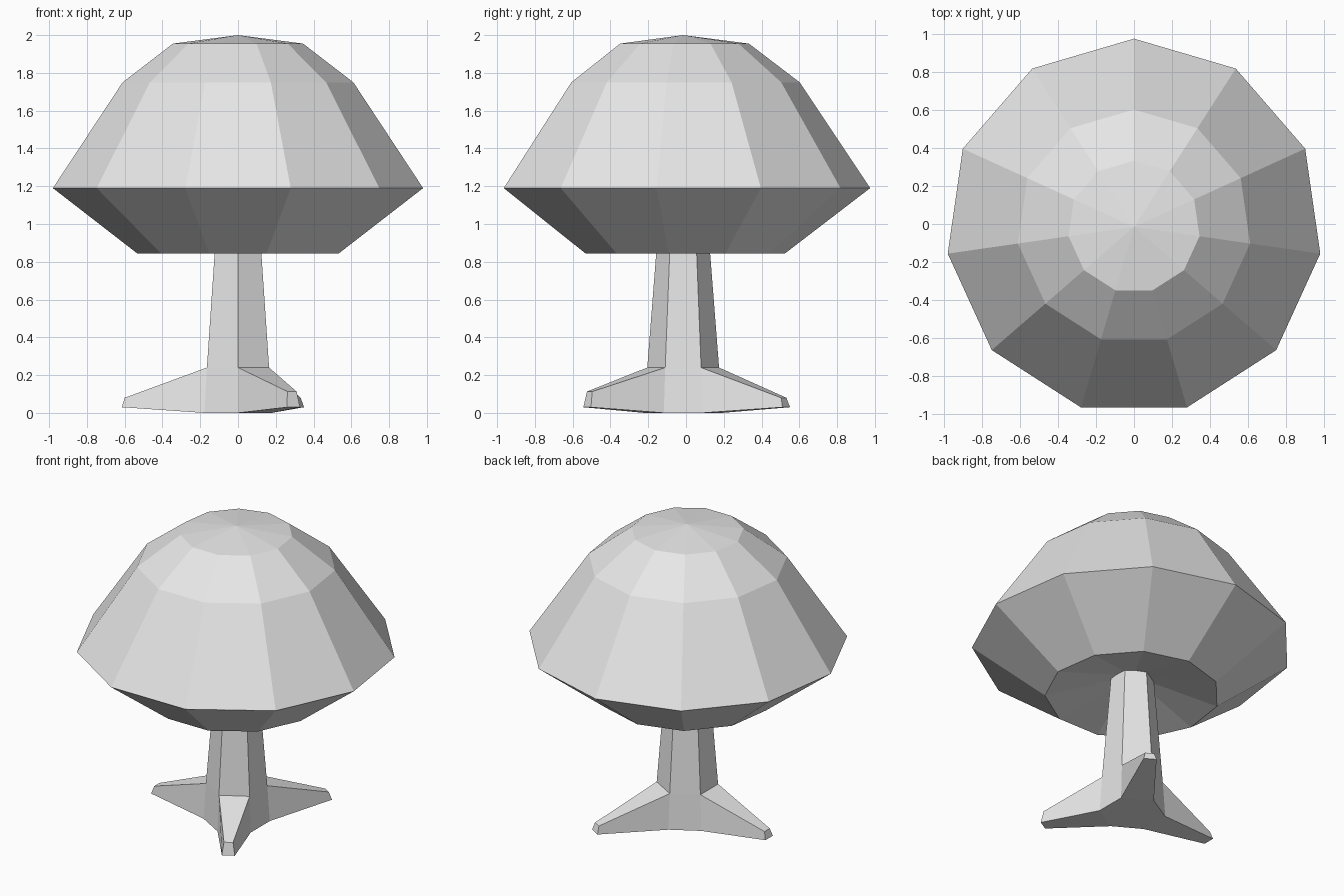
import bpy, bmesh
from math import sin, cos, pi
from mathutils import Vector

cube = bpy.data.objects.get("Cube")
if cube:
    bpy.data.objects.remove(cube)

grey = bpy.data.materials.new("light_grey")
grey.use_nodes = True
colour = (0.8, 0.8, 0.8, 1)
grey.diffuse_color = colour
grey.node_tree.nodes["Principled BSDF"].inputs["Base Color"].default_value = colour

CENTRE = Vector((0, -0.015, 0))


def ring(bm, sides, radius, z, start):
    """Regular polygon of vertices around the central axis."""
    return [bm.verts.new(CENTRE + Vector((radius * cos(start + 2 * pi * i / sides),
                                          radius * sin(start + 2 * pi * i / sides), z)))
            for i in range(sides)]


def bridge(bm, low, high):
    n = len(low)
    for i in range(n):
        j = (i + 1) % n
        bm.faces.new((low[i], low[j], high[j], high[i]))


def fan(bm, loop, z):
    tip = bm.verts.new(CENTRE + Vector((0, 0, z)))
    for a, b in zip(loop, loop[1:] + loop[:1]):
        bm.faces.new((a, b, tip))


def finish(bm, name):
    bmesh.ops.recalc_face_normals(bm, faces=bm.faces)
    mesh = bpy.data.meshes.new(name)
    bm.to_mesh(mesh)
    bm.free()
    mesh.materials.append(grey)
    obj = bpy.data.objects.new(name, mesh)
    bpy.context.collection.objects.link(obj)


# Faceted cap with a shallow hollow underneath
bm = bmesh.new()
profile = [(0.54, 0.845), (0.99, 1.19), (0.617, 1.75), (0.348, 1.955)]
rings = [ring(bm, 11, r, z, pi / 2) for r, z in profile]
for low, high in zip(rings, rings[1:]):
    bridge(bm, low, high)
fan(bm, rings[-1], 2.0)
fan(bm, rings[0], 0.98)
finish(bm, "cap")

# Six-sided tapered stem whose alternate lower sides grow into feet
bm = bmesh.new()
base = ring(bm, 6, 0.205, 0, pi / 6)
knee = ring(bm, 6, 0.19, 0.24, pi / 6)
top = ring(bm, 6, 0.133, 0.97, pi / 6)
bridge(bm, knee, top)
bm.faces.new(top)
bm.faces.new(base)

# Feet: side index, reach of the tip, height of the tip's upper edge
feet = {0: (0.625, 0.08), 2: (0.61, 0.08), 4: (0.582, 0.113)}
for i in range(6):
    j = (i + 1) % 6
    if i not in feet:
        bm.faces.new((base[i], base[j], knee[j], knee[i]))
        continue
    reach, height = feet[i]
    angle = pi / 3 * (i + 1)
    out = Vector((cos(angle), sin(angle), 0))
    side = Vector((-sin(angle), cos(angle), 0))

    def tip(distance, offset, z):
        return bm.verts.new(CENTRE + out * distance + side * offset + Vector((0, 0, z)))

    start = [base[i], base[j], knee[j], knee[i]]
    end = [tip(reach + 0.005, -0.04, 0.03), tip(reach + 0.005, 0.04, 0.03),
           tip(reach - 0.01, 0.028, height), tip(reach - 0.01, -0.028, height)]
    bridge(bm, start, end)
    bm.faces.new(end)
finish(bm, "stem_with_feet")
